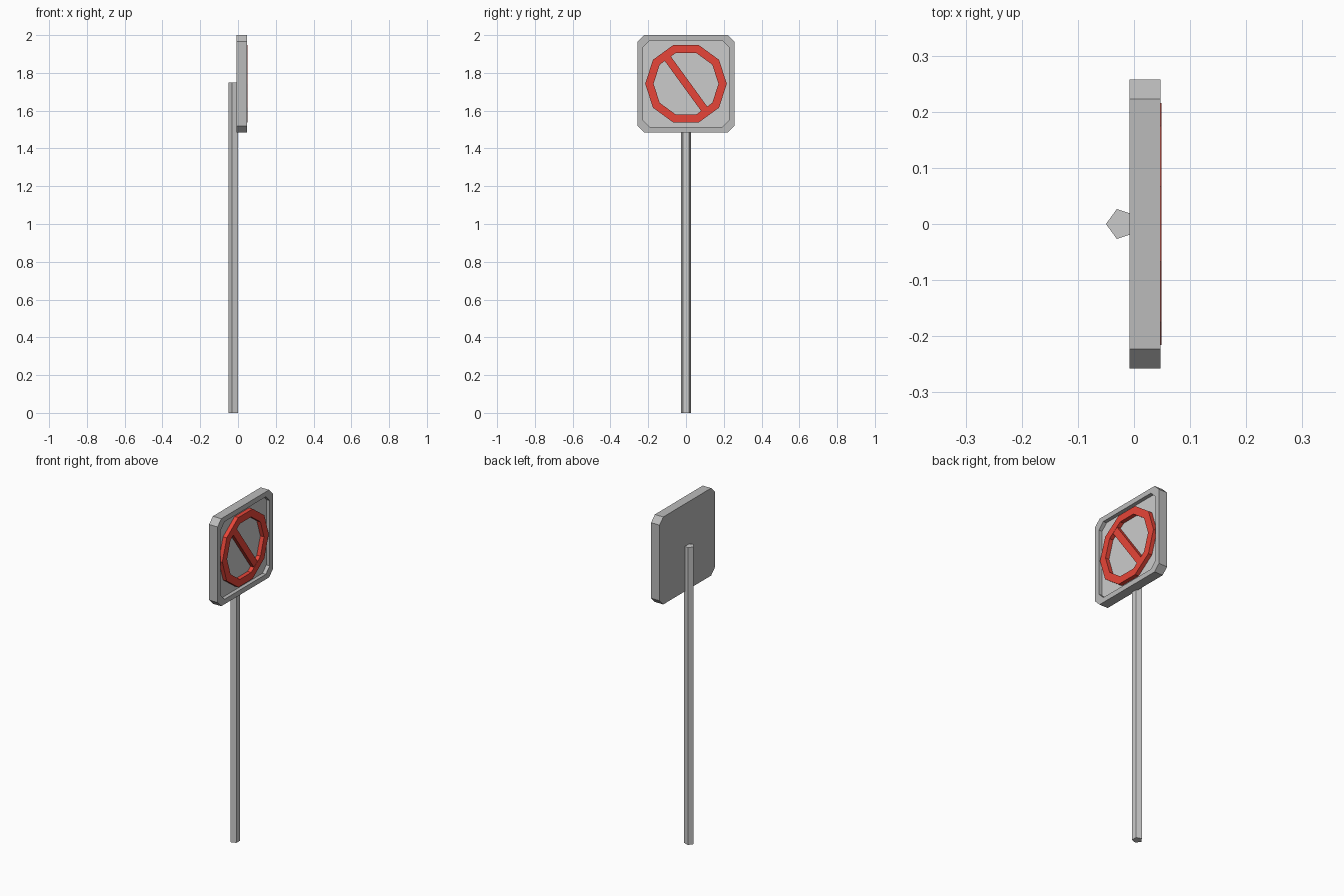
import bpy, bmesh
from math import pi, sin, cos

if "Cube" in bpy.data.objects:
    bpy.data.objects.remove(bpy.data.objects["Cube"])

CZ = 1.7425          # height of the sign centre
PANEL_X = 0.025      # recessed panel face
FRONT_X = 0.049      # front of the raised symbol


def material(name, color):
    m = bpy.data.materials.new(name)
    m.diffuse_color = (*color, 1)
    m.use_nodes = True
    m.node_tree.nodes["Principled BSDF"].inputs["Base Color"].default_value = m.diffuse_color
    return m


def ngon(n, r, start=0.0):
    return [(r * cos(start + 2 * pi * i / n), r * sin(start + 2 * pi * i / n)) for i in range(n)]


def octagon(h, c):
    k = h - c
    return [(h, -k), (h, k), (k, h), (-k, h), (-h, k), (-h, -k), (-k, -h), (k, -h)]


def loft(name, sections, mats=(), closed=False):
    """Skin a list of equal-length 3D loops, capped or joined end to end."""
    bm = bmesh.new()
    loops = [[bm.verts.new(p) for p in s] for s in sections]
    pairs = list(zip(loops, loops[1:]))
    if closed:
        pairs.append((loops[-1], loops[0]))
    for a, b in pairs:
        for i in range(len(a)):
            j = (i + 1) % len(a)
            bm.faces.new((a[i], a[j], b[j], b[i]))
    if not closed:
        bm.faces.new(loops[0])
        end = bm.faces.new(loops[-1])
        end.material_index = max(len(mats) - 1, 0)
    bmesh.ops.recalc_face_normals(bm, faces=bm.faces)
    me = bpy.data.meshes.new(name)
    bm.to_mesh(me)
    bm.free()
    for m in mats:
        me.materials.append(m)
    ob = bpy.data.objects.new(name, me)
    bpy.context.collection.objects.link(ob)
    return ob


def on_sign(points, x):
    return [(x, y, CZ + z) for y, z in points]


red = material("red", (0.8, 0.06, 0.04))
grey = material("frame_grey", (0.5, 0.5, 0.5))
pale = material("panel_pale", (0.72, 0.72, 0.72))

# five-sided pole with one edge facing backwards
pent = ngon(5, 0.028, pi)
loft("pole", [[(x - 0.022, y, z) for x, y in pent] for z in (0, 1.75)])

# chamfered plate with raised rim and recessed panel
outer, inner = octagon(0.2575, 0.035), octagon(0.228, 0.036)
loft("sign_plate",
     [on_sign(outer, -0.008), on_sign(outer, 0.047), on_sign(inner, 0.047), on_sign(inner, PANEL_X)],
     (grey, pale))

# ten-sided prohibition ring
big, small = ngon(10, 0.216), ngon(10, 0.172)
loft("ring", [on_sign(big, PANEL_X), on_sign(big, FRONT_X), on_sign(small, FRONT_X),
              on_sign(small, PANEL_X)], (red,), closed=True)

# diagonal bar meeting opposite flats of the ring
a = 0.7 * pi
d, n = (cos(a), sin(a)), (-sin(a), cos(a))
bar = [(d[0] * l + n[0] * w, d[1] * l + n[1] * w)
       for l, w in ((-0.165, -0.02), (0.165, -0.02), (0.165, 0.02), (-0.165, 0.02))]
loft("slash_bar", [on_sign(bar, PANEL_X), on_sign(bar, FRONT_X - 0.001)], (red,))
